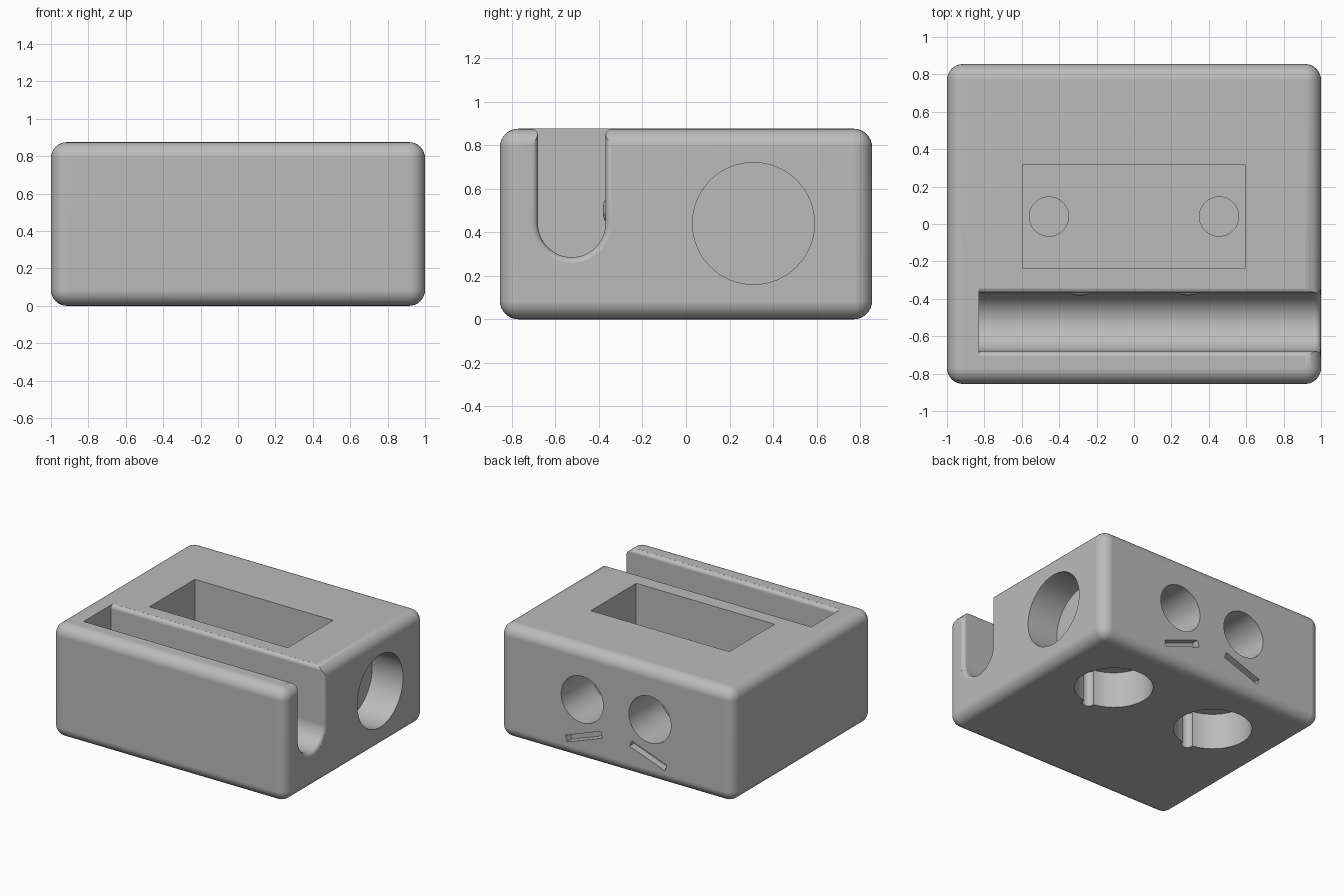
import bpy, bmesh
from math import sin, cos, pi, radians
from mathutils import Matrix, Vector

cube = bpy.data.objects.get("Cube")
if cube:
    bpy.data.objects.remove(cube, do_unlink=True)

grey = bpy.data.materials.new("plain grey")
grey.use_nodes = True
grey.diffuse_color = (0.5, 0.5, 0.5, 1)
grey.node_tree.nodes["Principled BSDF"].inputs["Base Color"].default_value = (0.5, 0.5, 0.5, 1)

cutters = []


def finish(bm, name):
    bmesh.ops.recalc_face_normals(bm, faces=bm.faces)
    mesh = bpy.data.meshes.new(name)
    bm.to_mesh(mesh)
    bm.free()
    mesh.materials.append(grey)
    obj = bpy.data.objects.new(name, mesh)
    bpy.context.collection.objects.link(obj)
    return obj


def box(name, center, size, tilt=0):
    bm = bmesh.new()
    mat = Matrix.Translation(center) @ Matrix.Rotation(tilt, 4, 'Y') @ Matrix.Diagonal((*size, 1))
    bmesh.ops.create_cube(bm, size=1, matrix=mat)
    return finish(bm, name)


def rod(name, start, end, radius, sides=64):
    a, b = Vector(start), Vector(end)
    turn = (b - a).to_track_quat('Z', 'Y').to_matrix().to_4x4()
    bm = bmesh.new()
    bmesh.ops.create_cone(bm, cap_ends=True, segments=sides, radius1=radius, radius2=radius,
                          depth=(b - a).length, matrix=Matrix.Translation((a + b) / 2) @ turn)
    return finish(bm, name)


def slot_outline(grow):
    """Round-bottomed slot section with a flared rim."""
    w, lip = 0.155 + grow, 0.03
    half = [(w + lip, 0.95)]
    half += [(w + lip - lip * cos(radians(t)), 0.845 + lip * sin(radians(t)))
             for t in (82, 60, 40, 20, 0)]
    arc = [(w * cos(pi * i / 32), 0.44 - w * sin(pi * i / 32)) for i in range(33)]
    return half + arc + [(-y, z) for y, z in reversed(half)]


def slot_cutter():
    stations = [(-0.83, 0), (0.97, 0)]
    stations += [(0.97 + 0.03 * sin(radians(t)), 0.03 * (1 - cos(radians(t))))
                 for t in (20, 40, 60, 82)]
    stations.append((1.1, stations[-1][1]))
    bm = bmesh.new()
    rings = [[bm.verts.new((x, y - 0.525, z)) for y, z in slot_outline(g)] for x, g in stations]
    for r, s in zip(rings, rings[1:]):
        for i in range(len(r)):
            j = (i + 1) % len(r)
            bm.faces.new((r[i], r[j], s[j], s[i]))
    bm.faces.new(rings[0])
    bm.faces.new(rings[-1])
    bmesh.ops.remove_doubles(bm, verts=bm.verts, dist=0.0001)
    return finish(bm, "slot_cutter")


# Rounded block
body = box("holder_body", (0, 0, 0.4375), (2, 1.71, 0.875))
bevel = body.modifiers.new("rounding", 'BEVEL')
bevel.width, bevel.segments = 0.085, 8

# Long slot, top pocket and side bore
cutters.append(slot_cutter())
cutters.append(box("pocket_cutter", (0, 0.04, 0.7), (1.185, 0.555, 0.6)))
cutters.append(rod("bore_cutter", (0.735, 0.31, 0.44), (1.2, 0.31, 0.44), 0.28))

# Paired holes, grooves and slanted cuts
for s in (-1, 1):
    x = 0.455 * s
    cutters += [
        rod("pocket_hole_cutter", (x, 0.04, 0.34), (x, 0.04, 0.5), 0.105),
        rod("base_hole_cutter", (x, 0.32, -0.1), (x, 0.32, 0.28), 0.277),
        rod("base_groove_cutter", (x, 0.042, -0.1), (x, 0.042, 0.275), 0.045, 32),
        rod("back_hole_cutter", (0.29 * s, 0.47, 0.473), (0.29 * s, 1, 0.473), 0.18),
        box("back_slit_cutter", (0.275 * s, 0.9, 0.19), (0.32, 0.2, 0.05), radians(20) * s),
    ]

for c in cutters:
    c.hide_render = True
    cut = body.modifiers.new(c.name, 'BOOLEAN')
    cut.operation, cut.solver, cut.object = 'DIFFERENCE', 'EXACT', c

bpy.ops.object.select_all(action='DESELECT')
body.select_set(True)
bpy.context.view_layer.objects.active = body
bpy.ops.object.convert(target='MESH')
for c in cutters:
    bpy.data.objects.remove(c, do_unlink=True)
bpy.ops.object.shade_smooth_by_angle(angle=radians(30))
weighted = body.modifiers.new("clean_shading", 'WEIGHTED_NORMAL')
weighted.keep_sharp = True

# Small grip bumps on the inner slot wall
for side, s in (("left", 1), ("right", -1)):
    bm = bmesh.new()
    place = Matrix.Translation((0.29 * s, -0.368, 0.5)) @ Matrix.Diagonal((0.05, 0.014, 0.05, 1))
    bmesh.ops.create_uvsphere(bm, u_segments=24, v_segments=12, radius=1, matrix=place)
    for f in bm.faces:
        f.smooth = True
    finish(bm, side + "_grip_bump")
